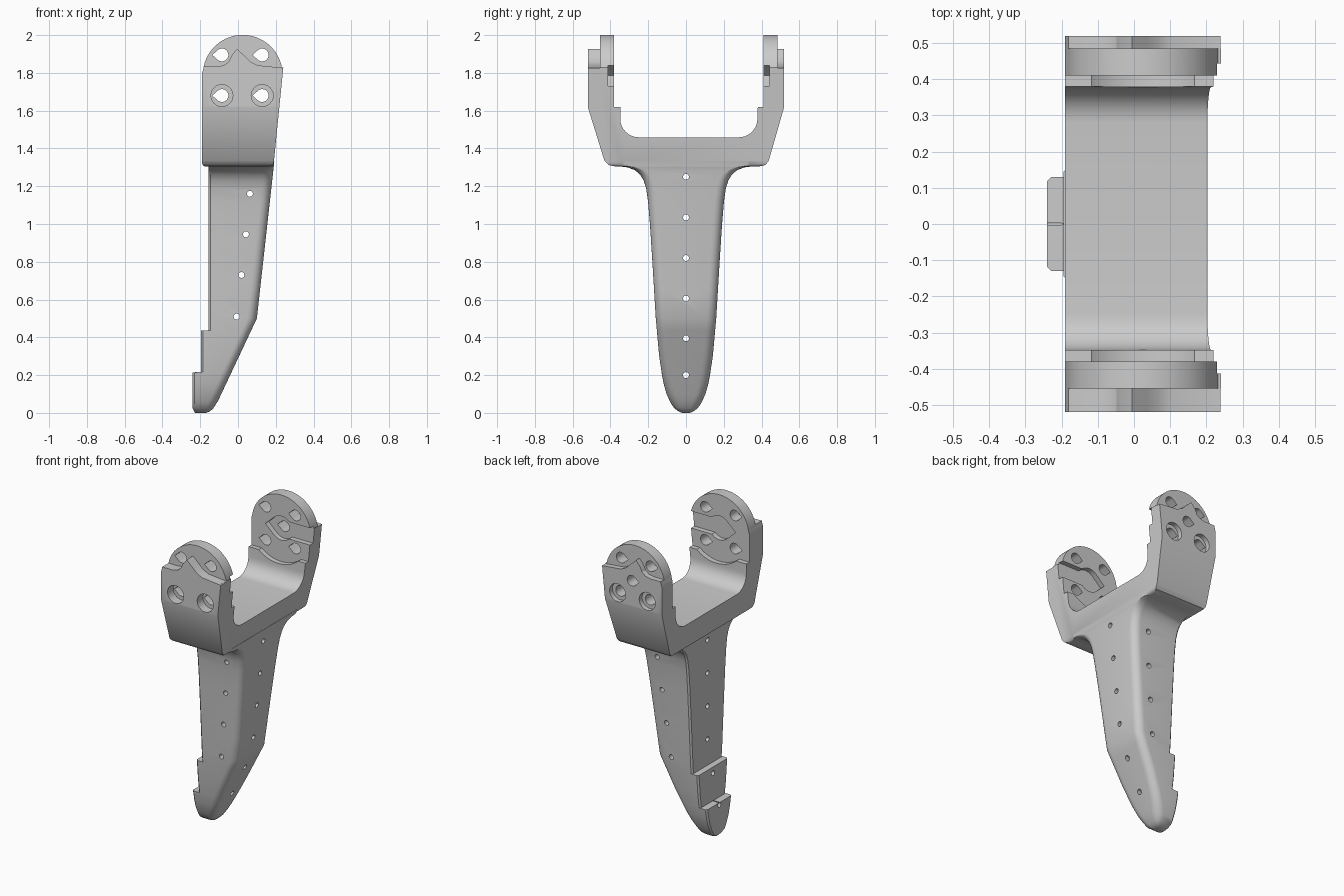
import bpy, bmesh
from math import sin, cos, pi, radians

if "Cube" in bpy.data.objects:
    bpy.data.objects.remove(bpy.data.objects["Cube"])


def finish(name, bm):
    bmesh.ops.recalc_face_normals(bm, faces=bm.faces)
    me = bpy.data.meshes.new(name)
    bm.to_mesh(me)
    bm.free()
    ob = bpy.data.objects.new(name, me)
    bpy.context.collection.objects.link(ob)
    return ob


def prism(name, pts, axis, a, b):
    """Extrude a 2D outline along x (points are y,z) or y (points are x,z)."""
    bm = bmesh.new()
    put = (lambda p, t: (t, p[0], p[1])) if axis == 'x' else (lambda p, t: (p[0], t, p[1]))
    lo = [bm.verts.new(put(p, a)) for p in pts]
    hi = [bm.verts.new(put(p, b)) for p in pts]
    n = len(pts)
    bm.faces.new(lo)
    bm.faces.new(hi[::-1])
    for i in range(n):
        bm.faces.new((lo[i], lo[(i + 1) % n], hi[(i + 1) % n], hi[i]))
    return finish(name, bm)


def arc(cx, cz, r, a0, a1, n=8):
    return [(cx + r * cos(radians(a0 + (a1 - a0) * i / n)),
             cz + r * sin(radians(a0 + (a1 - a0) * i / n))) for i in range(n + 1)]


def circle(cx, cz, r, n=24):
    return arc(cx, cz, r, 0, 360 * (n - 1) / n, n - 1)


def teardrop(cx, cz, r):
    return arc(cx, cz, r, -130, 130, 18) + [(cx - r * 1.5, cz)]


def boolean(ob, tool, op='DIFFERENCE'):
    m = ob.modifiers.new(op, 'BOOLEAN')
    m.operation, m.solver, m.object = op, 'EXACT', tool
    bpy.context.view_layer.objects.active = ob
    bpy.ops.object.modifier_apply(modifier=m.name)
    bpy.data.objects.remove(tool)


def lerp(table, z):
    for (z0, v0), (z1, v1) in zip(table, table[1:]):
        if z <= z1:
            return v0 + (v1 - v0) * (z - z0) / (z1 - z0)
    return table[-1][1]


# Tapered leg: lofted sections with rounded +x corners and a stepped back
half_w = [(0, .02), (.008, .04), (.025, .062), (.05, .08), (.1, .103), (.15, .117), (.2, .127),
          (.3, .142), (.5, .16), (.8, .178), (1, .191), (1.12, .201), (1.19, .211), (1.23, .224),
          (1.26, .242), (1.285, .27), (1.3, .31), (1.306, .36), (1.33, .38)]
right_x = [(0, -.17), (.008, -.148), (.025, -.13), (.065, -.105), (.5, .1), (1.33, .192)]
levels = sorted([z for z, _ in half_w] + [.065, .215, .2155, .25, .4, .435, .4355, .65, .9])
bm = bmesh.new()
rings = []
for z in levels:
    w, xr = lerp(half_w, z), lerp(right_x, z)
    xl = -.24 if z <= .215 else -.195 if z <= .435 else -.155
    if z < .02:
        xl += .012 * (1 - z / .02)
    r = min(.05, w * .6, (xr - xl) * .45)
    c = .01
    half = [(xl, w - c), (xl + c, w)] + arc(xr - r, w - r, r, 90, 0, 6)
    ring = half + [(x, -y) for x, y in half[::-1]]
    rings.append([bm.verts.new((x, y, z)) for x, y in ring])
for a, b in zip(rings, rings[1:]):
    for i in range(len(a)):
        j = (i + 1) % len(a)
        bm.faces.new((a[i], a[j], b[j], b[i]))
bm.faces.new(rings[0][::-1])
bm.faces.new(rings[-1])
leg = finish("leg", bm)

# U-shaped fork profile (y,z), trimmed by the rounded side outline (x,z)
profile = ([(-.37, 1.304), (.385, 1.304), (.42, 1.312), (.438, 1.335), (.52, 1.62), (.52, 2.1), (.41, 2.1),
            (.41, 1.62), (.38, 1.62)]
           + arc(.28, 1.557, .098, 0, -90)
           + arc(-.25, 1.557, .098, -90, -180)
           + [(-.348, 1.62), (-.38, 1.62), (-.38, 2.1), (-.52, 2.1), (-.52, 1.62),
              (-.432, 1.335), (-.41, 1.312)])
fork = prism("fork_bracket", profile, 'x', -.4, .4)
side = (arc(.025, 1.79, .211, 10, 172, 32) + [(-.19, 1.8)]
        + arc(-.17, 1.324, .02, 180, 270, 5) + arc(.165, 1.329, .025, -90, 0, 5) + [(.24, 1.83)])
boolean(fork, prism("side_outline", side, 'y', -.7, .7), 'INTERSECT')

# Arm details: peaked outer pad, round inner relief, inner slot, bolt holes
pad_top = [(-.4, 1.837), (-.11, 1.833), (-.075, 1.84), (-.048, 1.86), (-.035, 1.89), (-.005, 1.927),
           (.035, 1.89), (.065, 1.86), (.105, 1.84), (.4, 1.81), (.4, 2.2), (-.4, 2.2)]
slot = ([(.4, 1.73), (.4, 1.84), (.08, 1.84)] + arc(.025, 1.785, .078, 50, 130, 6)
        + [(-.09, 1.785)] + arc(.025, 1.785, .078, 230, 310, 6) + [(.08, 1.73)])
for s, inner, outer in ((-1, .38, .455), (1, .41, .485)):
    cuts = [(pad_top, outer, .7), (circle(.025, 1.79, .222, 48), .2, inner), (slot, .3, inner + .033)]
    for x in (-.085, .128):
        cuts += [(teardrop(x, z, .034), .2, .7) for z in (1.68, 1.895)]
        cuts.append((circle(x, 1.68, .058), outer + .005, .7))
    if s > 0:
        cuts.append((teardrop(.025, 1.785, .034), .2, .7))
    for pts, a, b in cuts:
        boolean(fork, prism("arm_cutter", pts, 'y', s * a, s * b))

# Join leg and fork, then drill the small holes along x and y
boolean(fork, leg, 'UNION')
for z in (.2, .395, .605, .82, 1.035, 1.25):
    boolean(fork, prism("hole_cutter", circle(0, z, .016, 12), 'x', -.5, .5))
for x, z in ((.063, 1.16), (.042, .945), (.018, .73), (-.007, .51)):
    boolean(fork, prism("hole_cutter", circle(x, z, .016, 12), 'y', -.5, .5))

bpy.ops.object.select_all(action='DESELECT')
fork.select_set(True)
bpy.context.view_layer.objects.active = fork
bpy.ops.object.shade_smooth_by_angle(angle=radians(28))
